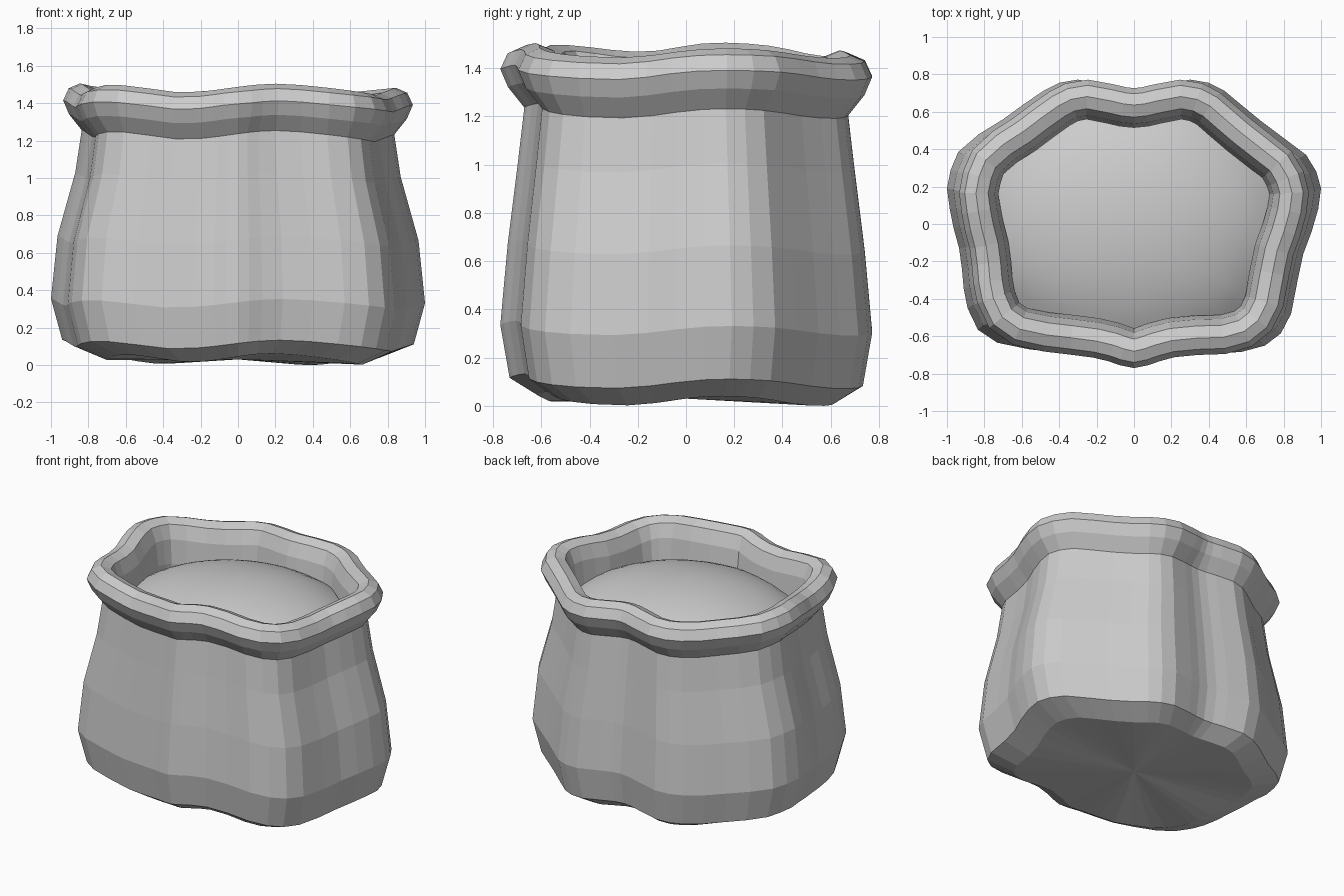
import bpy, bmesh, math
from mathutils import Vector

if "Cube" in bpy.data.objects:
    bpy.data.objects.remove(bpy.data.objects["Cube"], do_unlink=True)

cloth = bpy.data.materials.new("plain_grey")
cloth.use_nodes = True
GREY = (0.6, 0.6, 0.6, 1)
cloth.diffuse_color = GREY
cloth.node_tree.nodes["Principled BSDF"].inputs["Base Color"].default_value = GREY

# Lobed outline at the widest level: only the middle of the back is mirrored
RIGHT = [(0, -.77), (.06, -.757), (.13, -.733), (.24, -.705), (.4, -.69), (.57, -.685),
         (.7, -.65), (.785, -.585), (.84, -.48), (.875, -.3), (.905, -.16), (.95, -.04),
         (.985, .08), (1, .19), (.975, .28), (.92, .37), (.8, .46), (.68, .55), (.57, .64)]
BACK = [(.48, .715), (.4, .755), (.3, .772), (.15, .745), (.07, .727), (0, .72)]
LEFT = [(-.59, .64), (-.7, .56), (-.83, .48), (-.94, .385), (-.98, .29), (-1, .19),
        (-.985, .08), (-.965, -.02), (-.935, -.13), (-.92, -.24), (-.91, -.35),
        (-.89, -.45), (-.835, -.565), (-.73, -.635), (-.56, -.67), (-.4, -.688),
        (-.24, -.708), (-.13, -.733), (-.06, -.757)]
OUTLINE = [Vector(p) for p in RIGHT + BACK + [(-x, y) for x, y in BACK[-2::-1]] + LEFT]

# Angle and height of each low and high point of the hems
CRESTS = [(-117, -.018), (-71, .028), (-20, -.032), (10, .006), (54, -.034), (90, -.002),
          (128, -.027), (171, .03), (193, -.008), (217, .022), (243, -.018)]


def wave(p):
    """Uneven rise and fall around the sack, eased between crests."""
    angle = (math.degrees(math.atan2(p.y, p.x)) + 117) % 360 - 117
    for (a, low), (b, high) in zip(CRESTS, CRESTS[1:]):
        if a <= angle <= b:
            ease = (1 - math.cos(math.pi * (angle - a) / (b - a))) / 2
            return low + (high - low) * ease
    return 0


def flat_ring(sx, sy, offset=0.0):
    """Scaled copy of the outline, pushed along its normals."""
    pts = [Vector((p.x * sx, p.y * sy)) for p in OUTLINE]
    out = []
    for i, p in enumerate(pts):
        t = (pts[(i + 1) % len(pts)] - pts[i - 1]).normalized()
        out.append(p + Vector((t.y, -t.x)) * offset)
    return out


def ring(bm, sx, sy, z, offset=0.0):
    return [bm.verts.new((q.x, q.y, z + wave(p)))
            for p, q in zip(OUTLINE, flat_ring(sx, sy, offset))]


def loft(bm, rings):
    for a, b in zip(rings, rings[1:]):
        for i in range(len(a)):
            j = (i + 1) % len(a)
            bm.faces.new((a[i], a[j], b[j], b[i]))


def fan(bm, edge, z):
    centre = bm.verts.new((0, 0, z))
    for i in range(len(edge)):
        bm.faces.new((edge[i], edge[(i + 1) % len(edge)], centre))


def finish(bm, name):
    mesh = bpy.data.meshes.new(name)
    bm.to_mesh(mesh)
    bm.free()
    mesh.materials.append(cloth)
    obj = bpy.data.objects.new(name, mesh)
    bpy.context.collection.objects.link(obj)
    return obj


# Sack body with a fanned bottom
bm = bmesh.new()
levels = [(.76, .8, .034), (.94, .95, .105), (1, 1, .325), (.965, .96, .66),
          (.87, .905, 1.0), (.835, .87, 1.23)]
rings = [ring(bm, *level) for level in levels]
loft(bm, rings)
fan(bm, rings[0][::-1], .03)
finish(bm, "sack_body")

# Rolled rim and inner wall: offset from the neck, height
bm = bmesh.new()
profile = [(0, 1.225), (.068, 1.31), (.1, 1.385), (.07, 1.45), (.01, 1.476),
           (-.055, 1.45), (-.09, 1.36), (-.11, 1.2), (-.11, 1.1)]
loft(bm, [ring(bm, .835, .87, z, offset) for offset, z in profile])
finish(bm, "rolled_rim")

# Domed filling, trimmed to the inner wall
bm = bmesh.new()
edge = flat_ring(.835, .87, -.11)
STEPS = 14
rings = []
for step in range(STEPS, 0, -1):
    pts = [p * (step / STEPS) for p in edge]
    rings.append([bm.verts.new((p.x, p.y, .99 + .4 * math.sqrt(
        max(.03, 1 - (p.x / .87) ** 2 - (p.y / .76) ** 2)))) for p in pts])
loft(bm, rings)
fan(bm, rings[-1], 1.39)
dome = finish(bm, "filling_mound")
dome.data.shade_smooth()
